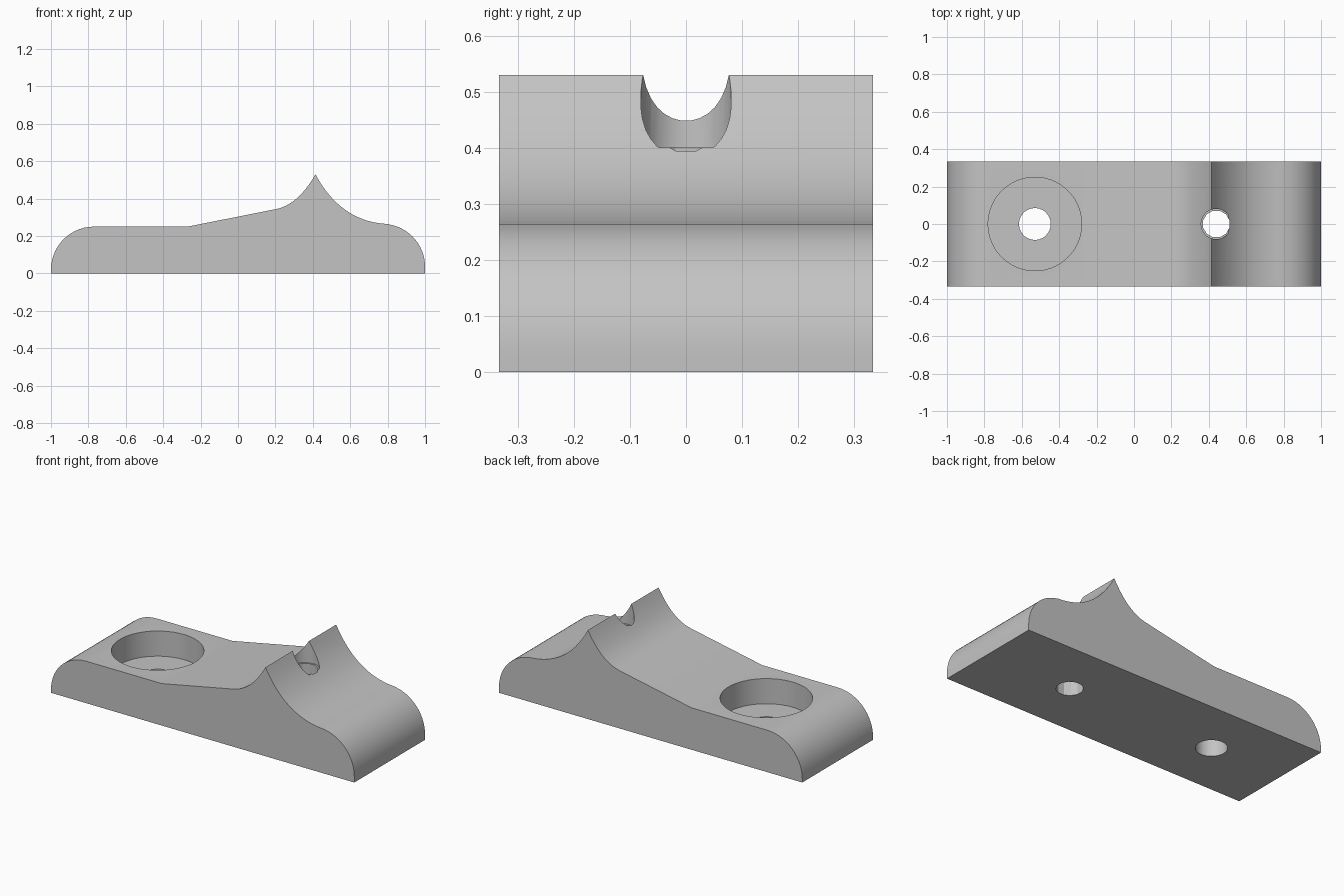
import bpy, bmesh, math
from mathutils import Vector

cube = bpy.data.objects.get("Cube")
if cube:
    bpy.data.objects.remove(cube, do_unlink=True)

HALF_WIDTH = 0.333

grey = bpy.data.materials.new("plain grey")
grey.use_nodes = True
colour = (0.55, 0.55, 0.55, 1)
grey.diffuse_color = colour
grey.node_tree.nodes["Principled BSDF"].inputs["Base Color"].default_value = colour


def arc(cx, cz, r, start, end, n=14):
    angles = [math.radians(start + (end - start) * i / n) for i in range(n + 1)]
    return [(cx + r * math.cos(a), cz + r * math.sin(a)) for a in angles]


def bend(a, b, c, n=14):
    a, b, c = Vector(a), Vector(b), Vector(c)
    ts = [i / n for i in range(n + 1)]
    return [tuple(a * (1 - t) ** 2 + b * 2 * t * (1 - t) + c * t * t) for t in ts]


# Side outline: rounded ends, flat seat, ramp and sharp ridge
outline = [(-1, 0)]
outline += arc(-0.77, 0.02, 0.23, 180, 90)
outline += [(-0.27, 0.25)]
outline += bend((0.2, 0.343), (0.322, 0.366), (0.414, 0.53))
outline += bend((0.414, 0.53), (0.55, 0.275), (0.8, 0.264))[1:]
outline += arc(0.77, 0.035, 0.23, 80, 0)
outline += [(1, 0)]

# Body extruded across its width
bm = bmesh.new()
side = bm.faces.new([bm.verts.new((x, -HALF_WIDTH, z)) for x, z in outline])
grown = bmesh.ops.extrude_face_region(bm, geom=[side])["geom"]
moved = [v for v in grown if isinstance(v, bmesh.types.BMVert)]
bmesh.ops.translate(bm, verts=moved, vec=(0, 2 * HALF_WIDTH, 0))
bmesh.ops.recalc_face_normals(bm, faces=bm.faces)
mesh = bpy.data.meshes.new("bracket_body")
bm.to_mesh(mesh)
bm.free()
mesh.materials.append(grey)
body = bpy.data.objects.new("bracket_body", mesh)
bpy.context.collection.objects.link(body)


def bore(name, x, radius, bottom, top, sides):
    bpy.ops.mesh.primitive_cylinder_add(
        vertices=sides, radius=radius, depth=top - bottom,
        location=(x, 0, (top + bottom) / 2), rotation=(0, 0, math.pi / sides))
    cutter = bpy.context.object
    cutter.name = name
    cutter.hide_render = True
    cutter.data.materials.append(grey)
    bpy.ops.object.select_all(action="DESELECT")
    body.select_set(True)
    bpy.context.view_layer.objects.active = body
    mod = body.modifiers.new(name, "BOOLEAN")
    mod.operation = "DIFFERENCE"
    mod.solver = "EXACT"
    mod.object = cutter
    bpy.ops.object.modifier_apply(modifier=mod.name)
    bpy.data.objects.remove(cutter, do_unlink=True)


# Counterbored seat hole and stepped hole through the ridge
bore("seat_recess", -0.53, 0.25, 0.10, 0.7, 64)
bore("seat_hole", -0.53, 0.085, -0.2, 0.3, 32)
bore("ridge_hole", 0.44, 0.073, -0.2, 0.5, 12)
bore("ridge_notch", 0.44, 0.081, 0.4, 0.7, 32)

bpy.ops.object.shade_smooth_by_angle(angle=math.radians(29))
